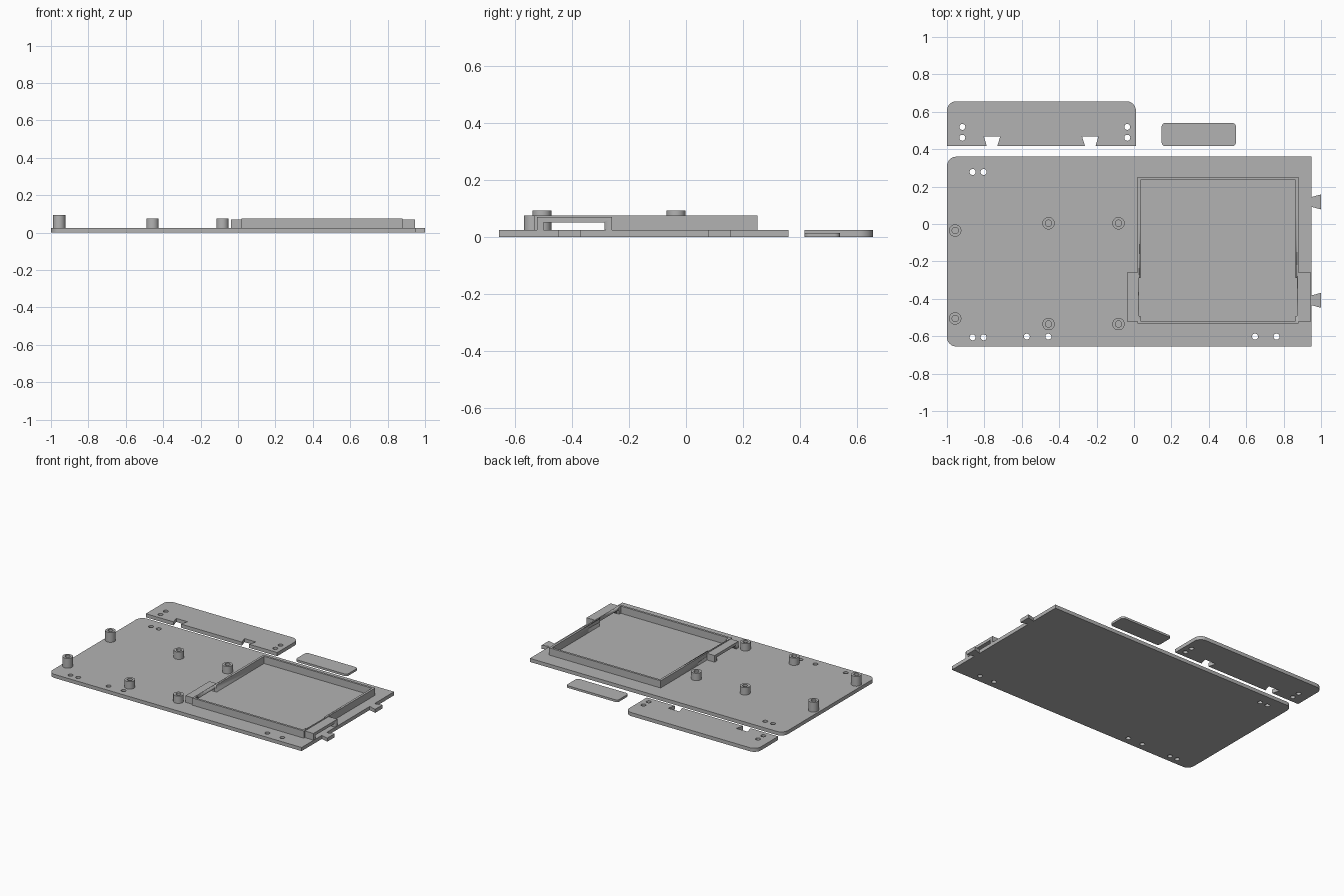
import bpy, bmesh, math

if "Cube" in bpy.data.objects:
    bpy.data.objects.remove(bpy.data.objects["Cube"])

grey = bpy.data.materials.new("plain_grey")
grey.diffuse_color = (0.45, 0.45, 0.45, 1)
grey.use_nodes = True
grey.node_tree.nodes["Principled BSDF"].inputs["Base Color"].default_value = grey.diffuse_color

T = 0.025  # plate thickness


def circle(x, y, r, n=32):
    return [(x + r * math.cos(2 * math.pi * i / n), y + r * math.sin(2 * math.pi * i / n)) for i in range(n)]


def arc(cx, cy, r, start, n=10):
    """Quarter turn, counter-clockwise from the start angle in degrees."""
    return [(cx + r * math.cos(math.radians(start + 90 * i / n)),
             cy + r * math.sin(math.radians(start + 90 * i / n))) for i in range(n + 1)]


def rect(x0, y0, x1, y1):
    return [(x0, y0), (x1, y0), (x1, y1), (x0, y1)]


def slab(name, loops, z0, z1):
    """Extrude an outline with optional hole loops between two heights."""
    cu = bpy.data.curves.new(name, 'CURVE')
    cu.dimensions = '2D'
    cu.fill_mode = 'BOTH'
    cu.extrude = (z1 - z0) / 2
    for pts in loops:
        sp = cu.splines.new('POLY')
        sp.points.add(len(pts) - 1)
        for p, (x, y) in zip(sp.points, pts):
            p.co = (x, y, 0, 1)
        sp.use_cyclic_u = True
    tmp = bpy.data.objects.new(name + "_outline", cu)
    bpy.context.collection.objects.link(tmp)
    bpy.context.view_layer.update()
    me = bpy.data.meshes.new_from_object(tmp.evaluated_get(bpy.context.evaluated_depsgraph_get()))
    bpy.data.objects.remove(tmp)
    bm = bmesh.new()
    bm.from_mesh(me)
    bmesh.ops.remove_doubles(bm, verts=bm.verts, dist=1e-5)
    bmesh.ops.translate(bm, verts=bm.verts, vec=(0, 0, (z0 + z1) / 2))
    bmesh.ops.recalc_face_normals(bm, faces=bm.faces)
    bm.to_mesh(me)
    bm.free()
    me.materials.clear()
    me.materials.append(grey)
    ob = bpy.data.objects.new(name, me)
    bpy.context.collection.objects.link(ob)
    return ob


def cut(ob, cutter):
    mod = ob.modifiers.new("cut", 'BOOLEAN')
    mod.operation = 'DIFFERENCE'
    mod.solver = 'EXACT'
    mod.object = cutter


# Base plate with rounded left corners, dovetail tabs and screw holes
X, Y0, Y1, R = 0.948, -0.655, 0.36, 0.05
outline = [(X, Y0)]
for y in (-0.408, 0.118):
    outline += [(X, y - 0.026), (1, y - 0.04), (1, y + 0.04), (X, y + 0.026)]
outline += [(X, Y1)] + arc(-1 + R, Y1 - R, R, 90) + arc(-1 + R, Y0 + R, R, 180)
holes = [(-0.863, 0.278), (-0.804, 0.278), (-0.863, -0.606), (-0.804, -0.606),
         (-0.573, -0.602), (-0.458, -0.602), (0.647, -0.602), (0.762, -0.602)]
slab("base_plate", [outline] + [circle(x, y, 0.016) for x, y in holes], 0, T)

# Extension strip with dovetail sockets
X, Y0, Y1 = 0.01, 0.416, 0.656
outline = [(-1, Y0)]
for x in (-0.759, -0.234):
    outline += [(x - 0.028, Y0), (x - 0.044, 0.469), (x + 0.044, 0.469), (x + 0.028, Y0)]
outline += [(X, Y0)] + arc(X - R, Y1 - R, R, 0) + arc(-1 + R, Y1 - R, R, 90)
slab("extension_strip", [outline] + [circle(x, y, 0.016) for x in (-0.918, -0.036) for y in (0.519, 0.461)], 0, T)

# Small loose cover
x0, x1, y0, y1, r = 0.148, 0.545, 0.416, 0.54, 0.02
slab("small_cover", [arc(x0 + r, y0 + r, r, 180) + arc(x1 - r, y0 + r, r, 270)
                     + arc(x1 - r, y1 - r, r, 0) + arc(x0 + r, y1 - r, r, 90)], 0, 0.015)

# Hollow standoffs
for i, (x, y, top) in enumerate([(-0.956, -0.035, 0.093), (-0.956, -0.505, 0.093),
                                 (-0.457, 0.004, 0.076), (-0.083, 0.004, 0.076),
                                 (-0.457, -0.535, 0.076), (-0.083, -0.535, 0.076)]):
    slab(f"standoff_{i + 1}", [circle(x, y, 0.033), circle(x, y, 0.017)], T, top)

# Raised tray wall and the two strap brackets beside it
frame = slab("tray_wall", [rect(0.02, -0.533, 0.88, 0.25), rect(0.036, -0.518, 0.864, 0.235)], T, 0.075)
left = slab("left_bracket", [rect(-0.038, -0.522, 0.02, -0.26)], T, 0.071)
right = slab("right_bracket", [rect(0.88, -0.522, 0.946, -0.26)], T, 0.071)

# Slot running through brackets and wall, and the thinner wall above it
slot = slab("slot_cutter", [rect(-0.2, -0.5, 1.1, -0.286)], 0.01, 0.051)
thin = slab("wall_cutter", [rect(0.028, -0.492, 0.872, -0.29)], 0.01, 0.2)
for ob in (frame, left, right):
    cut(ob, slot)
cut(frame, thin)
for c in (slot, thin):
    c.hide_render = True
    c.hide_set(True)

# Smooth round walls, sharp edges kept
for ob in bpy.context.collection.objects:
    ob.select_set(not ob.hide_render)
bpy.context.view_layer.objects.active = frame
bpy.ops.object.shade_smooth_by_angle(angle=math.radians(30))
